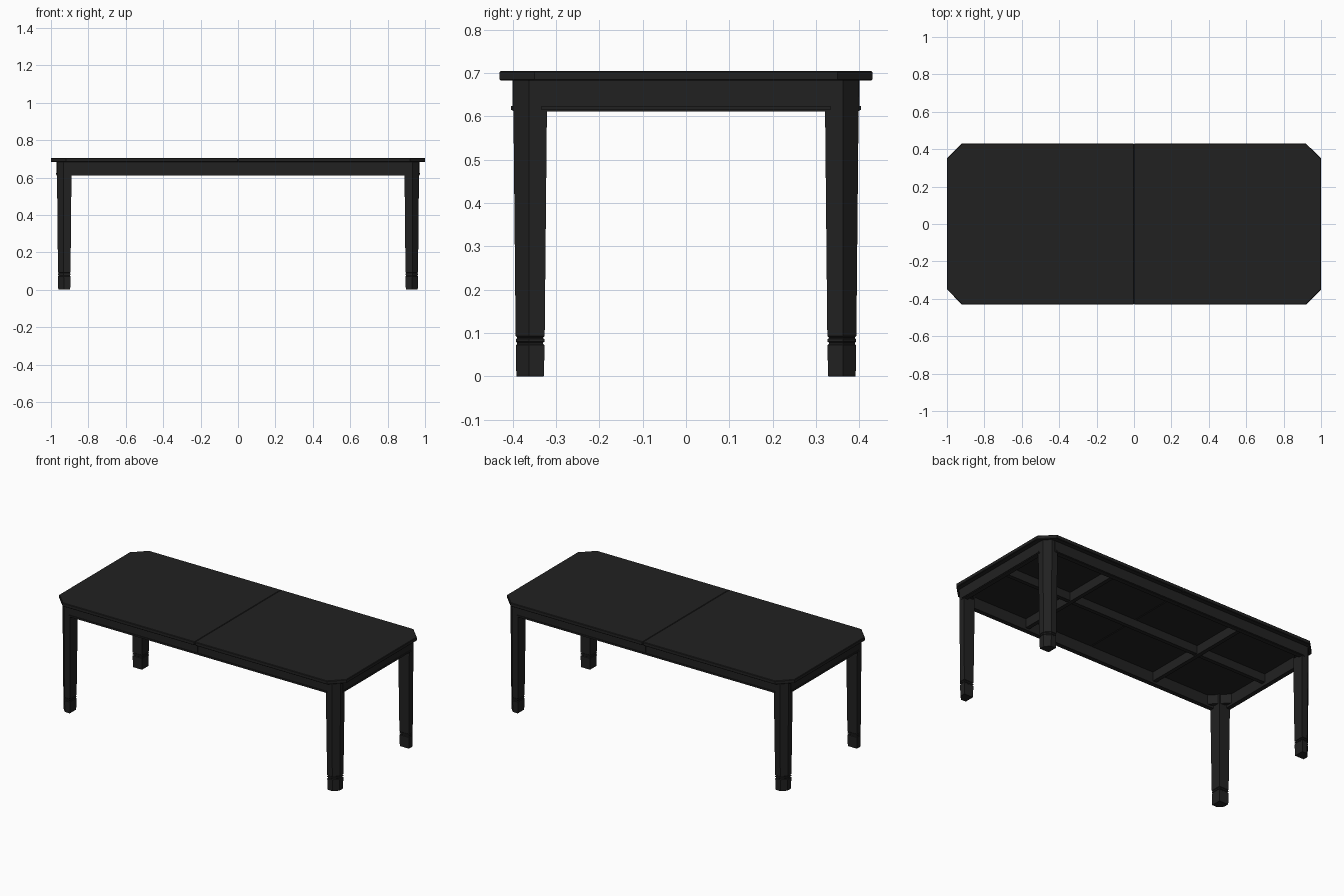
import bpy, bmesh

if "Cube" in bpy.data.objects:
    bpy.data.objects.remove(bpy.data.objects["Cube"])

mat = bpy.data.materials.new("black_wood")
mat.diffuse_color = (0.0155, 0.0155, 0.0155, 1)
mat.use_nodes = True
mat.node_tree.nodes["Principled BSDF"].inputs["Base Color"].default_value = mat.diffuse_color


def loft(name, rings, bevel=0.0):
    """Solid through a list of rings of equal point count."""
    bm = bmesh.new()
    loops = [[bm.verts.new(p) for p in ring] for ring in rings]
    n = len(loops[0])
    for a, b in zip(loops, loops[1:]):
        for i in range(n):
            bm.faces.new((a[i], a[(i + 1) % n], b[(i + 1) % n], b[i]))
    bm.faces.new(loops[0][::-1])
    bm.faces.new(loops[-1])
    bmesh.ops.recalc_face_normals(bm, faces=bm.faces)
    me = bpy.data.meshes.new(name)
    bm.to_mesh(me)
    bm.free()
    me.materials.append(mat)
    ob = bpy.data.objects.new(name, me)
    bpy.context.collection.objects.link(ob)
    if bevel:
        m = ob.modifiers.new("bevel", 'BEVEL')
        m.width = bevel
        m.segments = 1
        m.limit_method = 'ANGLE'
        m.angle_limit = 1.0
    return ob


def prism(name, outline, z0, z1, bevel=0.0):
    return loft(name, [[(x, y, z) for x, y in outline] for z in (z0, z1)], bevel)


def box(name, x0, x1, y0, y1, z0, z1):
    return prism(name, [(x0, y0), (x1, y0), (x1, y1), (x0, y1)], z0, z1)


# tabletop: two halves with clipped corners, meeting at a fine seam
for side, s in (("left", -1), ("right", 1)):
    prism("tabletop_" + side,
          [(s * x, y) for x, y in ((0.0005, -0.43), (0.92, -0.43), (1, -0.35),
                                   (1, 0.35), (0.92, 0.43), (0.0005, 0.43))],
          0.682, 0.705, 0.003)

# legs: tapered, outer corner clipped, ringed ankle above a block foot
LEG = [(0, 0.031), (0.004, 0.032), (0.072, 0.033), (0.075, 0.030), (0.078, 0.030),
       (0.080, 0.033), (0.086, 0.033), (0.088, 0.030), (0.090, 0.030),
       (0.093, 0.0335), (0.60, 0.0385), (0.683, 0.0395)]
for sx, nx in ((-1, "left"), (1, "right")):
    for sy, ny in ((-1, "front"), (1, "back")):
        rings = []
        for z, h in LEG:
            c = h * 0.08
            pts = ((-h, -h), (h, -h), (h, c), (c, h), (-h, h))
            rings.append([(sx * (0.929 + x), sy * (0.3595 + y), z) for x, y in pts])
        loft(f"{ny}_{nx}_leg", rings)
        # diagonal corner brace behind the leg
        prism(f"{ny}_{nx}_corner_brace",
              [(sx * x, sy * y) for x, y in ((0.95, 0.27), (0.95, 0.30), (0.87, 0.38),
                                             (0.84, 0.38))], 0.625, 0.683)

# long aprons, split at the seam, each with a bead along the bottom
for sy, ny in ((-1, "front"), (1, "back")):
    for sx, nx in ((-1, "left"), (1, "right")):
        box(f"{ny}_{nx}_apron", sx * 0.0008, sx * 0.912, sy * 0.372, sy * 0.400, 0.612, 0.683)
        box(f"{ny}_{nx}_apron_bead", sx * 0.0008, sx * 0.90, sy * 0.395, sy * 0.404, 0.615, 0.624)

# end aprons with bead
for sx, nx in ((-1, "left"), (1, "right")):
    box(f"{nx}_end_apron", sx * 0.942, sx * 0.970, -0.343, 0.343, 0.611, 0.683)
    box(f"{nx}_end_apron_bead", sx * 0.965, sx * 0.974, -0.333, 0.333, 0.615, 0.624)
    # cross rail under the top
    box(f"{nx}_cross_rail", sx * 0.45, sx * 0.475, -0.375, 0.375, 0.625, 0.683)

# lengthwise centre rail
box("centre_rail", -0.945, 0.945, -0.0125, 0.0125, 0.63, 0.683)
